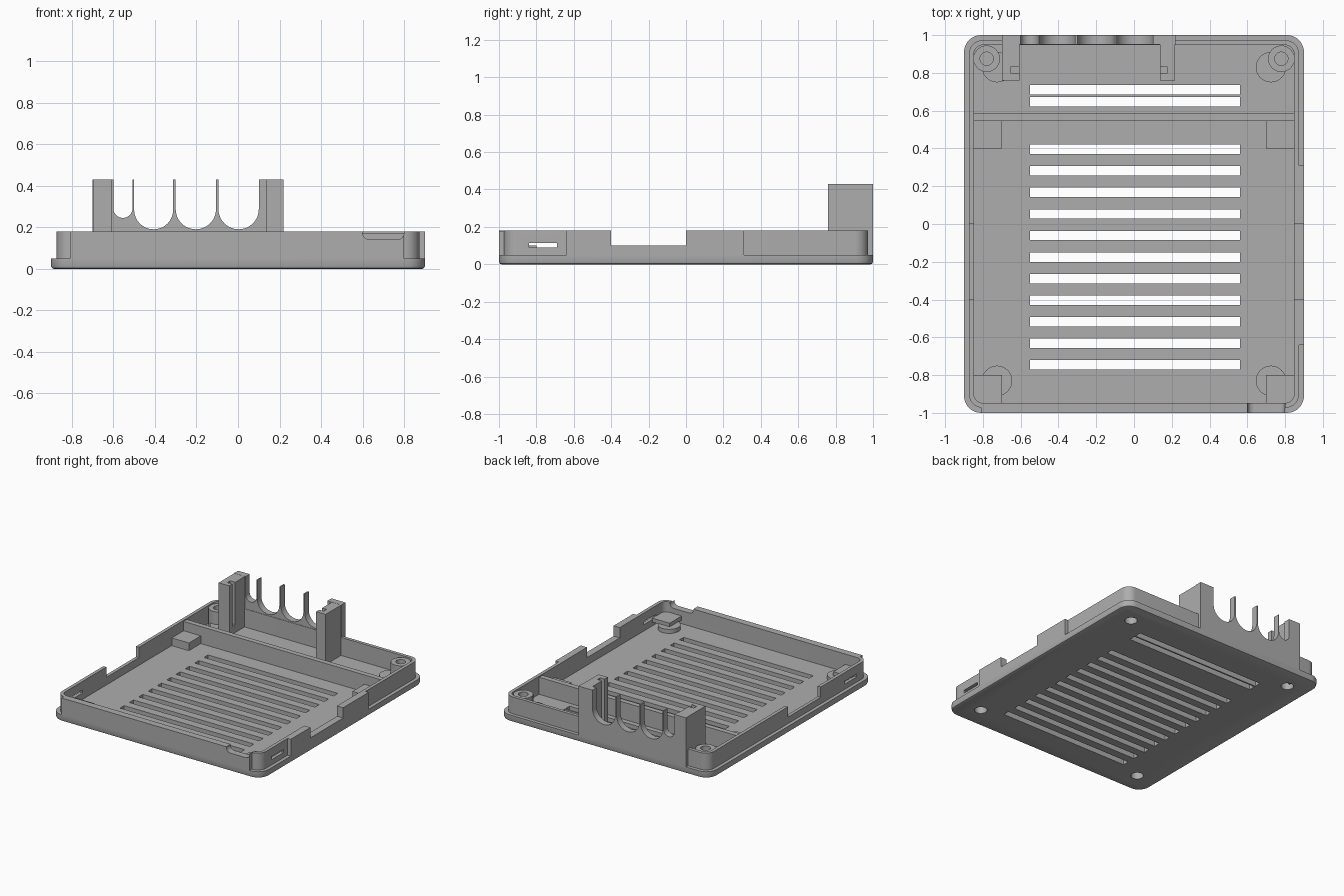
import bpy, bmesh, math
from mathutils import Matrix, Vector

old = bpy.data.objects.get("Cube")
if old:
    bpy.data.objects.remove(old, do_unlink=True)

GREY = (0.42, 0.42, 0.42, 1)
mat = bpy.data.materials.new("mid_grey")
mat.use_nodes = True
mat.diffuse_color = GREY
mat.node_tree.nodes["Principled BSDF"].inputs["Base Color"].default_value = GREY

FLOOR, LIP, RIM, TOP = 0.04, 0.05, 0.18, 0.43


def finish(name, bm):
    bmesh.ops.recalc_face_normals(bm, faces=bm.faces)
    me = bpy.data.meshes.new(name)
    bm.to_mesh(me)
    bm.free()
    me.materials.append(mat)
    ob = bpy.data.objects.new(name, me)
    bpy.context.scene.collection.objects.link(ob)
    return ob


def add_prism(bm, pts, lo, hi, axis="z"):
    """Extrude a 2D profile along z, or along y for an x-z profile."""
    place = (lambda p: (p[0], p[1], lo)) if axis == "z" else (lambda p: (p[0], lo, p[1]))
    face = bm.faces.new([bm.verts.new(place(p)) for p in pts])
    new = bmesh.ops.extrude_face_region(bm, geom=[face])["geom"]
    step = Vector((0, 0, hi - lo)) if axis == "z" else Vector((0, hi - lo, 0))
    bmesh.ops.translate(bm, vec=step, verts=[g for g in new if isinstance(g, bmesh.types.BMVert)])


def add_box(bm, x0, x1, y0, y1, z0, z1):
    add_prism(bm, [(x0, y0), (x1, y0), (x1, y1), (x0, y1)], z0, z1)


def add_cyl(bm, x, y, r, z0, z1):
    bmesh.ops.create_cone(bm, cap_ends=True, segments=40, radius1=r, radius2=r, depth=z1 - z0,
                          matrix=Matrix.Translation((x, y, (z0 + z1) / 2)))


def arc(cx, cy, r, a0, a1, n=8):
    return [(cx + r * math.cos(math.radians(a0 + (a1 - a0) * i / n)),
             cy + r * math.sin(math.radians(a0 + (a1 - a0) * i / n))) for i in range(n + 1)]


def rounded(hx, hy, r):
    pts = []
    for i, (sx, sy) in enumerate([(1, 1), (-1, 1), (-1, -1), (1, -1)]):
        pts += arc(sx * (hx - r), sy * (hy - r), r, 90 * i, 90 * i + 90)
    return pts


def box(name, *dims):
    bm = bmesh.new()
    add_box(bm, *dims)
    return finish(name, bm)


def cut(ob, bm):
    """Subtract the cutter mesh and bake the result."""
    tool = finish("cutter", bm)
    tool.hide_render = True
    mod = ob.modifiers.new("cut", "BOOLEAN")
    mod.operation, mod.object, mod.solver = "DIFFERENCE", tool, "EXACT"
    bpy.context.view_layer.update()
    me = bpy.data.meshes.new_from_object(ob.evaluated_get(bpy.context.evaluated_depsgraph_get()))
    ob.modifiers.clear()
    ob.data = me
    bpy.data.objects.remove(tool, do_unlink=True)


CORNERS = [(sx * 0.725, sy * 0.83) for sx in (-1, 1) for sy in (-1, 1)]

# Base plate with chamfered underside, pocket for the interior floor
bm = bmesh.new()
add_prism(bm, rounded(0.9, 1, 0.09), 0, LIP)
edges = [e for e in bm.edges if all(v.co.z < 0.001 for v in e.verts)]
bmesh.ops.bevel(bm, geom=edges, offset=0.013, segments=2, affect="EDGES", profile=0.5)
base = finish("base_plate", bm)
bm = bmesh.new()
add_prism(bm, rounded(0.848, 0.948, 0.05), FLOOR, 0.2)
cut(base, bm)

# Vent slots and underside screw recesses
bm = bmesh.new()
for y in [0.71, 0.648] + [0.395 - 0.114 * i for i in range(11)]:
    add_box(bm, -0.55, 0.56, y - 0.025, y + 0.025, -0.1, 0.1)
for x, y in CORNERS:
    add_cyl(bm, x, y, 0.045, -0.1, 0.1)
cut(base, bm)


def wall_cuts():
    """Side openings, side slots and the front notch."""
    bm = bmesh.new()
    for s in (-1, 1):
        x0, x1 = sorted((s * 0.8, s * 1.0))
        add_box(bm, x0, x1, -0.4, 0, 0.1, 0.3)
        add_box(bm, x0, x1, -0.84, -0.69, 0.09, 0.113)
    r = 0.035
    add_prism(bm, [(0.6, 0.3)] + arc(0.6 + r, 0.14 + r, r, 180, 270)
              + arc(0.8 - r, 0.14 + r, r, 270, 360) + [(0.8, 0.3)], -1.1, -0.9, "y")
    return bm


# Perimeter wall
bm = bmesh.new()
add_prism(bm, rounded(0.873, 0.973, 0.07), LIP - 0.005, RIM)
wall = finish("perimeter_wall", bm)
bm = bmesh.new()
add_prism(bm, rounded(0.847, 0.947, 0.045), 0, 0.3)
cut(wall, bm)
cut(wall, wall_cuts())

# Thickened wall sections flush with the base edge
for name, dims in {"side_wall_pad": (0.872, 0.9, -0.64, 0.31),
                   "front_wall_pad": (-0.81, 0.8, -1, -0.972),
                   "back_wall_pad": (-0.7, 0.22, 0.972, 0.999)}.items():
    pad = box(name, *dims, LIP - 0.002, RIM)
    cut(pad, wall_cuts())

# Divider
box("divider", -0.85, 0.85, 0.545, 0.585, FLOOR - 0.005, 0.172)

# Corner bosses, board supports and screw posts
for i, (x, y) in enumerate(CORNERS):
    side = "right" if x < 0 else "left"
    end = "front" if y < 0 else "back"
    bm = bmesh.new()
    add_cyl(bm, x, y, 0.08, FLOOR - 0.003, 0.072)
    boss = finish(f"{end}_{side}_boss", bm)
    bm = bmesh.new()
    add_cyl(bm, x, y, 0.045, 0, 0.055)
    cut(boss, bm)
    x0, x1 = sorted((math.copysign(0.7, x), math.copysign(0.85, x)))
    if y < 0:
        box(f"front_{side}_support", x0, x1, -0.95, -0.8, 0.068, 0.1)
    else:
        box(f"middle_{side}_support", x0, x1, 0.4, 0.548, FLOOR - 0.003, 0.1)
        px = math.copysign(0.78, x)
        bm = bmesh.new()
        add_cyl(bm, px, 0.875, 0.07, FLOOR, 0.17)
        post = finish(f"{side}_screw_post", bm)
        bm = bmesh.new()
        add_cyl(bm, px, 0.875, 0.035, 0.075, 0.3)
        cut(post, bm)

# Cable comb with U-shaped openings
comb = box("cable_comb", -0.7, 0.22, 0.95, 1, LIP - 0.004, TOP)
bm = bmesh.new()
for x0, x1, low in [(-0.6, -0.508, 0.245), (-0.5, -0.312, 0.19),
                    (-0.3, -0.106, 0.19), (-0.094, 0.1, 0.19)]:
    r = (x1 - x0) / 2
    add_prism(bm, [(x0, 0.6)] + arc(x0 + r, low + r, r, 180, 360, 24) + [(x1, 0.6)], 0.8, 1.1, "y")
cut(comb, bm)

# Bracket arms with a groove on each inner face
for name, x0, x1, g0, g1 in [("right_arm", -0.698, -0.607, -0.65, -0.5),
                             ("left_arm", 0.137, 0.218, 0.0, 0.176)]:
    arm = box(name, x0, x1, 0.76, 0.96, FLOOR - 0.003, TOP - 0.001)
    bm = bmesh.new()
    add_box(bm, g0, g1, 0.798, 0.833, 0.1, 0.6)
    cut(arm, bm)

# Smooth the round surfaces and keep sharp edges
bpy.ops.object.select_all(action="DESELECT")
for ob in bpy.context.scene.objects:
    if ob.type == "MESH" and mat.name in ob.data.materials:
        ob.select_set(True)
        bpy.context.view_layer.objects.active = ob
bpy.ops.object.shade_smooth_by_angle(angle=math.radians(30))
